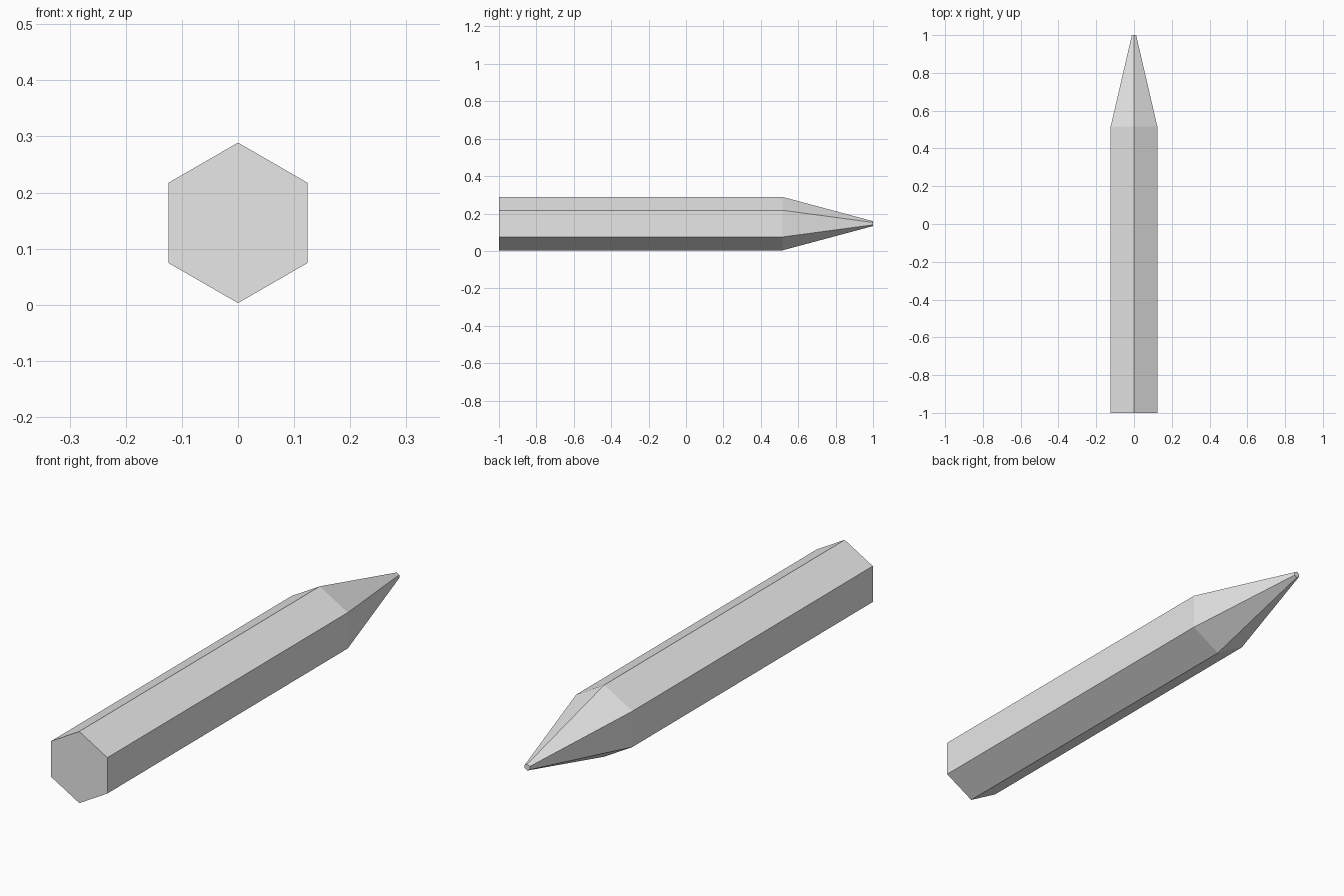
import bpy, bmesh, math

# Remove the default cube
cube = bpy.data.objects.get("Cube")
if cube:
    bpy.data.objects.remove(cube, do_unlink=True)

SIDES = 6
CENTRE_Z = 0.146


def make_material(name, colour):
    mat = bpy.data.materials.new(name)
    mat.use_nodes = True
    mat.diffuse_color = colour
    mat.node_tree.nodes["Principled BSDF"].inputs["Base Color"].default_value = colour
    return mat


def loft(name, sections, mat):
    """Hexagonal solid along y; sections are (y, radius) pairs."""
    bm = bmesh.new()
    rings = []
    for y, radius in sections:
        angles = [math.tau * i / SIDES for i in range(SIDES)]
        rings.append([bm.verts.new((radius * math.sin(a), y,
                                    CENTRE_Z + radius * math.cos(a))) for a in angles])
    for near, far in zip(rings, rings[1:]):
        for i in range(SIDES):
            j = (i + 1) % SIDES
            bm.faces.new((near[i], near[j], far[j], far[i]))
    bm.faces.new(rings[0])
    bm.faces.new(rings[-1])
    bmesh.ops.recalc_face_normals(bm, faces=bm.faces)
    mesh = bpy.data.meshes.new(name)
    bm.to_mesh(mesh)
    bm.free()
    mesh.materials.append(mat)
    obj = bpy.data.objects.new(name, mesh)
    bpy.context.collection.objects.link(obj)
    return obj


grey = make_material("light grey", (0.8, 0.8, 0.8, 1))

# Straight barrel, sharpened cone and blunt tip in one closed solid
loft("pencil", [(-1, 0.143), (0.515, 0.143), (1, 0.013)], grey)
